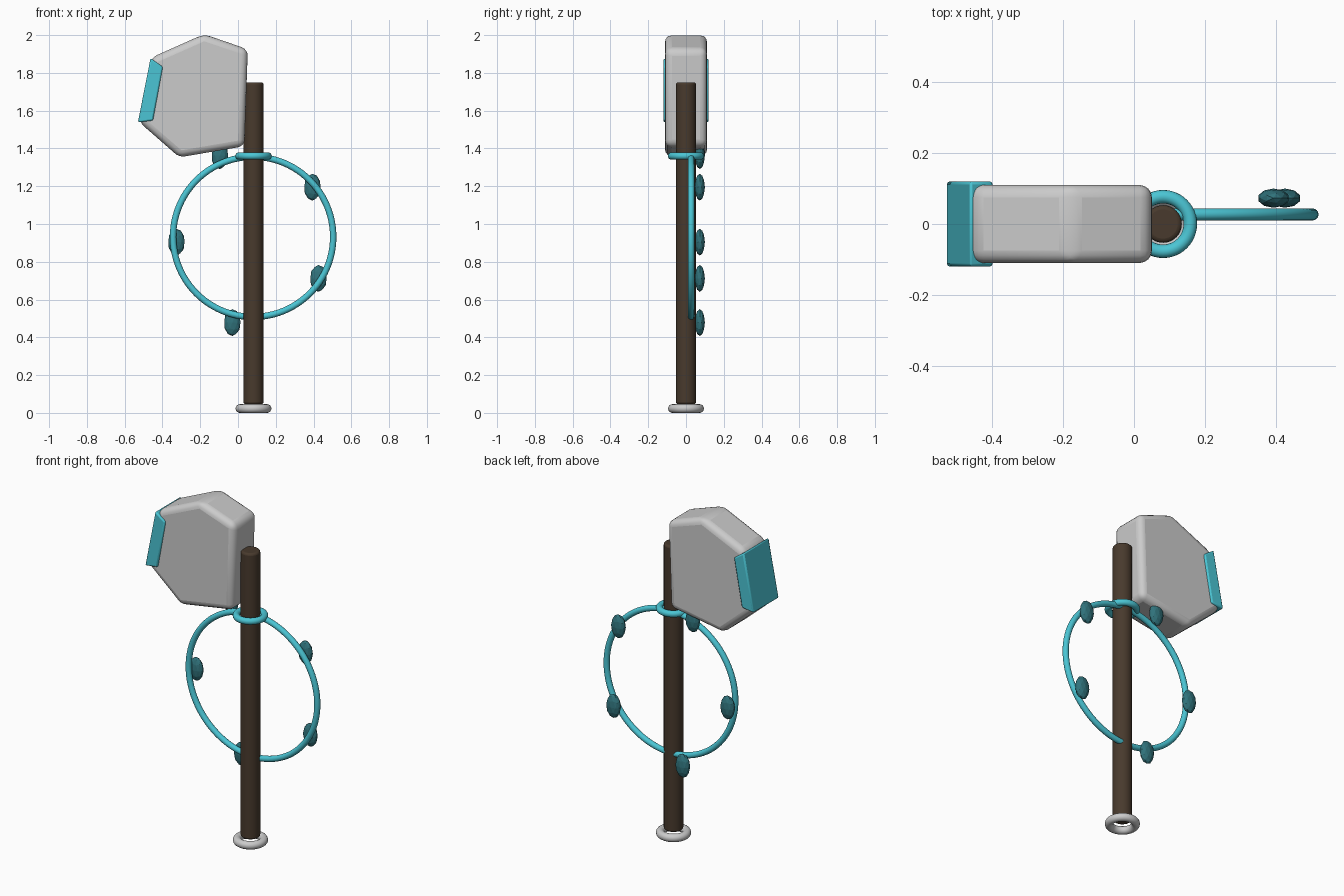
import bpy, bmesh, math

if "Cube" in bpy.data.objects:
    bpy.data.objects.remove(bpy.data.objects["Cube"])


def material(name, rgb):
    m = bpy.data.materials.new(name)
    m.diffuse_color = (*rgb, 1)
    m.use_nodes = True
    m.node_tree.nodes["Principled BSDF"].inputs["Base Color"].default_value = m.diffuse_color
    return m


CYAN = material("cyan", (0.07, 0.56, 0.66))
BROWN = material("brown", (0.065, 0.042, 0.026))
TEAL = material("dark_teal", (0.03, 0.17, 0.20))
PX = 0.082  # pole axis


def finish(name, mat=None, smooth=True):
    o = bpy.context.object
    o.name = name
    if mat:
        o.data.materials.append(mat)
    if smooth:
        bpy.ops.object.shade_smooth_by_angle(angle=math.radians(35))
    return o


def bevel(o, width, segments):
    b = o.modifiers.new("bevel", "BEVEL")
    b.width, b.segments = width, segments
    b.limit_method = "ANGLE"
    b.angle_limit = math.radians(25)


def ring(name, loc, major, minor, mat=None, rot=(0, 0, 0), segs=48):
    bpy.ops.mesh.primitive_torus_add(location=loc, rotation=rot, major_radius=major,
                                     minor_radius=minor, major_segments=segs, minor_segments=16)
    return finish(name, mat)


def slab(name, outline, half, width, segments, mat=None):
    """Extrude an x-z outline symmetrically along y and round its edges."""
    bm = bmesh.new()
    face = bm.faces.new([bm.verts.new((x, -half, z)) for x, z in outline])
    new = bmesh.ops.extrude_face_region(bm, geom=[face])["geom"]
    bmesh.ops.translate(bm, vec=(0, 2 * half, 0),
                        verts=[v for v in new if isinstance(v, bmesh.types.BMVert)])
    bmesh.ops.recalc_face_normals(bm, faces=bm.faces)
    me = bpy.data.meshes.new(name)
    bm.to_mesh(me)
    bm.free()
    o = bpy.data.objects.new(name, me)
    bpy.context.collection.objects.link(o)
    bpy.ops.object.select_all(action="DESELECT")
    o.select_set(True)
    bpy.context.view_layer.objects.active = o
    bevel(o, width, segments)
    return finish(name, mat)


# Pole
bpy.ops.mesh.primitive_cylinder_add(vertices=32, radius=0.053, depth=1.705,
                                    location=(PX, 0, 0.045 + 1.705 / 2))
bevel(finish("pole", BROWN), 0.012, 3)

# Rings: base, collar and the large upright hoop
ring("base_ring", (PX, 0, 0.023), 0.072, 0.023)
ring("collar_ring", (PX, 0, 1.36), 0.077, 0.019, CYAN)
ring("hoop", (PX - 0.002, 0.027, 0.932), 0.424, 0.017, CYAN,
     (math.radians(90), 0, 0), 96)

# Faceted head
slab("head", [(-0.18, 2.005), (0.052, 1.925), (0.034, 1.412),
              (-0.31, 1.353), (-0.524, 1.54), (-0.457, 1.882)], 0.11, 0.035, 4)

# Striking face plate
slab("face_plate", [(-0.463, 1.878), (-0.398, 1.832), (-0.450, 1.548), (-0.530, 1.538)],
     0.12, 0.008, 2, CYAN)

# Leaves behind the hoop
for i, (x, z) in enumerate([(0.394, 1.195), (0.426, 0.712), (-0.03, 0.478),
                            (-0.326, 0.904), (-0.096, 1.362)]):
    bpy.ops.mesh.primitive_ico_sphere_add(subdivisions=2, radius=1, location=(x, 0.073, z))
    leaf = finish(f"leaf_{i + 1}", TEAL, smooth=False)
    leaf.scale = (0.045, 0.027, 0.071)
